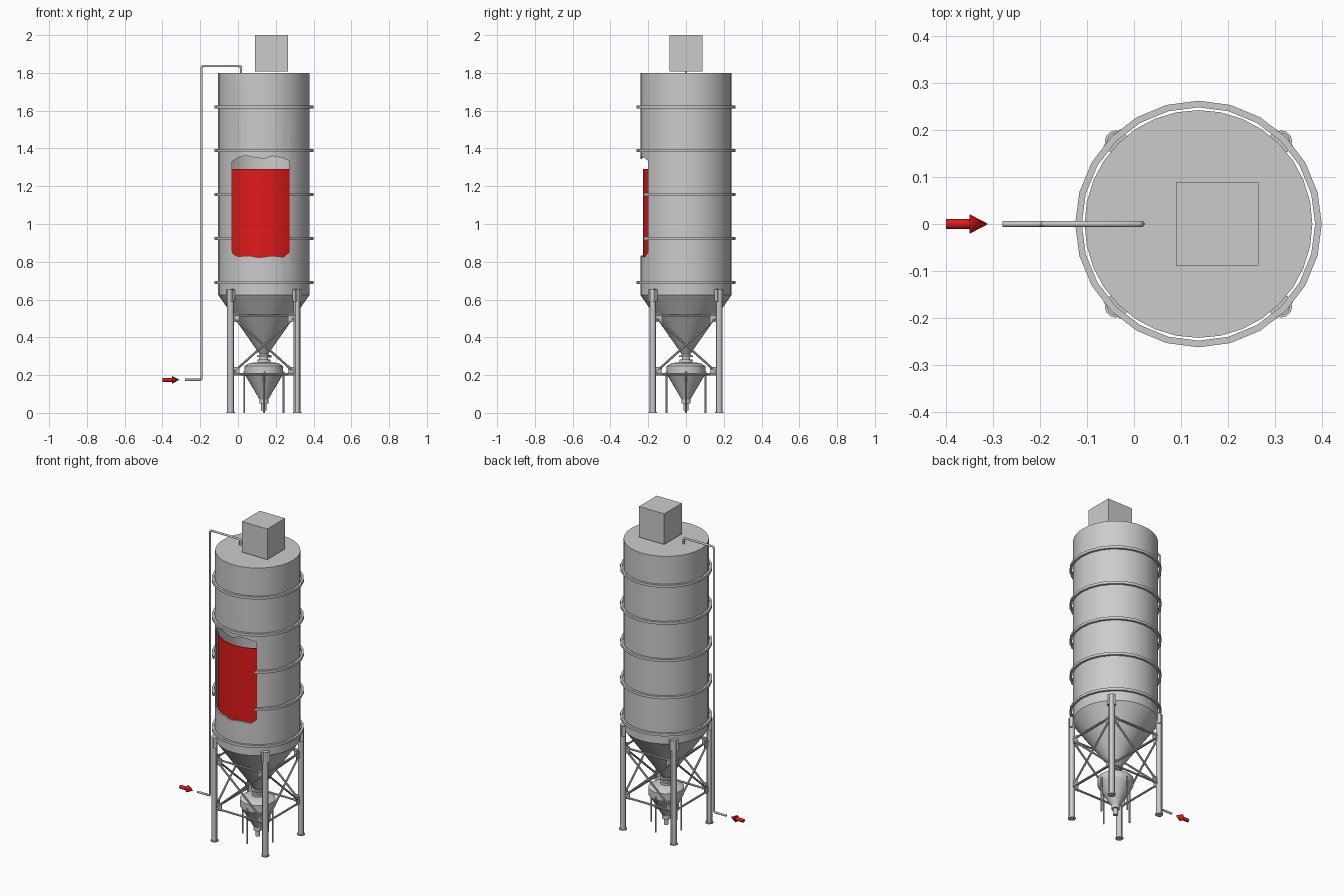
import bpy, bmesh, math
from mathutils import Vector, Matrix

if "Cube" in bpy.data.objects:
    bpy.data.objects.remove(bpy.data.objects["Cube"])

CX = 0.137                       # silo axis
R = 0.242

red = bpy.data.materials.new("red")
red.diffuse_color = (0.75, 0.01, 0.01, 1)
red.use_nodes = True
red.node_tree.nodes["Principled BSDF"].inputs["Base Color"].default_value = red.diffuse_color


def finish(name, bm, mat=None):
    bmesh.ops.recalc_face_normals(bm, faces=bm.faces)
    me = bpy.data.meshes.new(name)
    bm.to_mesh(me)
    bm.free()
    ob = bpy.data.objects.new(name, me)
    bpy.context.collection.objects.link(ob)
    if mat:
        me.materials.append(mat)
    return ob


def activate(ob):
    bpy.ops.object.select_all(action='DESELECT')
    ob.select_set(True)
    bpy.context.view_layer.objects.active = ob


def smooth(ob):
    activate(ob)
    bpy.ops.object.shade_smooth_by_angle(angle=math.radians(30))


def apply_mod(ob, kind, **props):
    m = ob.modifiers.new(kind, kind)
    for k, v in props.items():
        setattr(m, k, v)
    activate(ob)
    bpy.ops.object.modifier_apply(modifier=m.name)


def lathe(name, profile, n=32, closed=False, a0=0.0, a1=None, mat=None):
    """Turn an (r, z) profile about the silo axis, fully or from a0 to a1."""
    bm = bmesh.new()
    full = a1 is None
    span = math.tau if full else a1 - a0
    cols = []
    for i in range(n if full else n + 1):
        a = a0 + span * i / n
        cols.append([bm.verts.new((CX + r * math.cos(a), r * math.sin(a), z)) for r, z in profile])
    k = len(profile)
    for i in range(n):
        p, q = cols[i], cols[(i + 1) % len(cols)]
        for j in range(k if closed else k - 1):
            bm.faces.new((p[j], q[j], q[(j + 1) % k], p[(j + 1) % k]))
    bmesh.ops.remove_doubles(bm, verts=bm.verts, dist=1e-5)
    return finish(name, bm, mat)


def rod(name, a, b, r, n=8, r2=None, mat=None):
    a, b = Vector(a), Vector(b)
    d = b - a
    bm = bmesh.new()
    mtx = Matrix.Translation((a + b) / 2) @ d.to_track_quat('Z', 'Y').to_matrix().to_4x4()
    bmesh.ops.create_cone(bm, cap_ends=True, segments=n, radius1=r,
                          radius2=r if r2 is None else r2, depth=d.length, matrix=mtx)
    ob = finish(name, bm, mat)
    if n > 8:
        smooth(ob)
    return ob


def box(name, c, size, rot=0.0):
    bm = bmesh.new()
    bmesh.ops.create_cube(bm, size=1, matrix=Matrix.Translation(c) @ Matrix.Rotation(rot, 4, 'Z')
                          @ Matrix.Diagonal((*size, 1)))
    return finish(name, bm)


# cutter for the ragged inspection window
outline = [(-0.033, 0.86), (-0.025, 0.84), (0.0, 0.828), (0.06, 0.832), (0.11, 0.822),
           (0.18, 0.832), (0.24, 0.825), (0.27, 0.85), (0.27, 1.335), (0.235, 1.35),
           (0.18, 1.36), (0.14, 1.345), (0.09, 1.352), (0.04, 1.362), (0.0, 1.352), (-0.033, 1.33)]
bm = bmesh.new()
face = bm.faces.new([bm.verts.new((x, -0.4, z)) for x, z in outline])
ext = bmesh.ops.extrude_face_region(bm, geom=[face])
bmesh.ops.translate(bm, vec=(0, 0.37, 0), verts=[v for v in ext['geom'] if isinstance(v, bmesh.types.BMVert)])
cutter = finish("window_cutter", bm)
cutter.hide_render = True

# silo shell: roof, barrel and hopper cone
shell = lathe("silo_shell", [(0, 1.8), (R, 1.8), (R, 0.625), (0.022, 0.31), (0, 0.31)], 32)
apply_mod(shell, 'SOLIDIFY', thickness=0.01, offset=-1)
apply_mod(shell, 'BOOLEAN', object=cutter, operation='DIFFERENCE', solver='EXACT')
smooth(shell)

# stiffening rings, interrupted at the window
for z in (0.69, 0.922, 1.155, 1.388, 1.62):
    ring = lathe("stiffening_ring", [(0.248, z - 0.008), (0.262, z - 0.008),
                                     (0.262, z + 0.008), (0.248, z + 0.008)], 24, closed=True)
    apply_mod(ring, 'BOOLEAN', object=cutter, operation='DIFFERENCE', solver='EXACT')
    smooth(ring)
bpy.data.objects.remove(cutter)

# red contents behind the window
fill = lathe("silo_contents", [(0.229, 0.80), (0.229, 1.29), (0.224, 1.29), (0.224, 0.80)], 10,
             closed=True, a0=math.radians(213), a1=math.radians(318), mat=red)
smooth(fill)

# rooftop filter box
box("filter_box", (0.177, 0, 1.904), (0.175, 0.176, 0.192))

# filling pipe with rounded elbows
pts = [(-0.28, 0.175), (-0.2, 0.175), (-0.193, 0.182), (-0.193, 1.828), (-0.186, 1.836),
       (0.008, 1.836), (0.016, 1.828), (0.016, 1.798)]
cu = bpy.data.curves.new("fill_pipe", 'CURVE')
cu.dimensions = '3D'
cu.bevel_depth = 0.0065
cu.bevel_resolution = 2
cu.use_fill_caps = True
sp = cu.splines.new('POLY')
sp.points.add(len(pts) - 1)
for p, (x, z) in zip(sp.points, pts):
    p.co = (x, 0, z, 1)
bpy.context.collection.objects.link(bpy.data.objects.new("fill_pipe", cu))

# flow arrow
rod("arrow_shaft", (-0.4, 0, 0.175), (-0.35, 0, 0.175), 0.011, 16, mat=red)
rod("arrow_head", (-0.35, 0, 0.175), (-0.31, 0, 0.175), 0.021, 16, r2=0, mat=red)

# valve and dosing vessel below the hopper
vessel = lathe("outlet_and_dosing_vessel", [
    (0, 0.312), (0.024, 0.312), (0.024, 0.303), (0.036, 0.303), (0.036, 0.296), (0.022, 0.296),
    (0.022, 0.282), (0.034, 0.282), (0.034, 0.268), (0.075, 0.264), (0.102, 0.248), (0.102, 0.205),
    (0.024, 0.072), (0.024, 0.05), (0.014, 0.05), (0.014, 0.012), (0, 0.012)], 24)
smooth(vessel)
rod("valve_handle", (CX, 0, 0.30), (CX + 0.04, 0, 0.30), 0.006)
for i in range(4):
    a = i * math.pi / 2
    x, y = CX + 0.104 * math.cos(a), 0.104 * math.sin(a)
    rod("vessel_leg", (x, y, 0), (x, y, 0.22), 0.005)

# main legs with feet and shell brackets
H = 0.176
corners = [(-H, -H), (H, -H), (H, H), (-H, H)]
for x, y in corners:
    a = math.atan2(y, x)
    u = Vector((math.cos(a), math.sin(a), 0))
    c = Vector((CX, 0, 0))
    rod("main_leg", (CX + x, y, 0), (CX + x, y, 0.655), 0.018, 12)
    rod("leg_foot", (CX + x, y, 0), (CX + x, y, 0.006), 0.023, 12)
    box("leg_bracket", c + u * 0.25 + Vector((0, 0, 0.622)), (0.02, 0.05, 0.065), a)

# bracing on each side of the frame
for i in range(4):
    p = Vector((CX + corners[i][0], corners[i][1], 0))
    q = Vector((CX + corners[(i + 1) % 4][0], corners[(i + 1) % 4][1], 0))
    d = (q - p).normalized()
    up = lambda v, z: v + Vector((0, 0, z))
    for z in (0.515, 0.205):
        rod("horizontal_brace", up(p, z), up(q, z), 0.006)
    rod("cross_brace", up(p + d * 0.02, 0.5), up(q - d * 0.02, 0.22), 0.006)
    rod("cross_brace", up(p + d * 0.02, 0.22), up(q - d * 0.02, 0.5), 0.006)
    for e in (p + d * 0.03, q - d * 0.03):
        for z in (0.505, 0.22):
            box("gusset_plate", up(e, z), (0.036, 0.005, 0.046), math.atan2(d.y, d.x))
